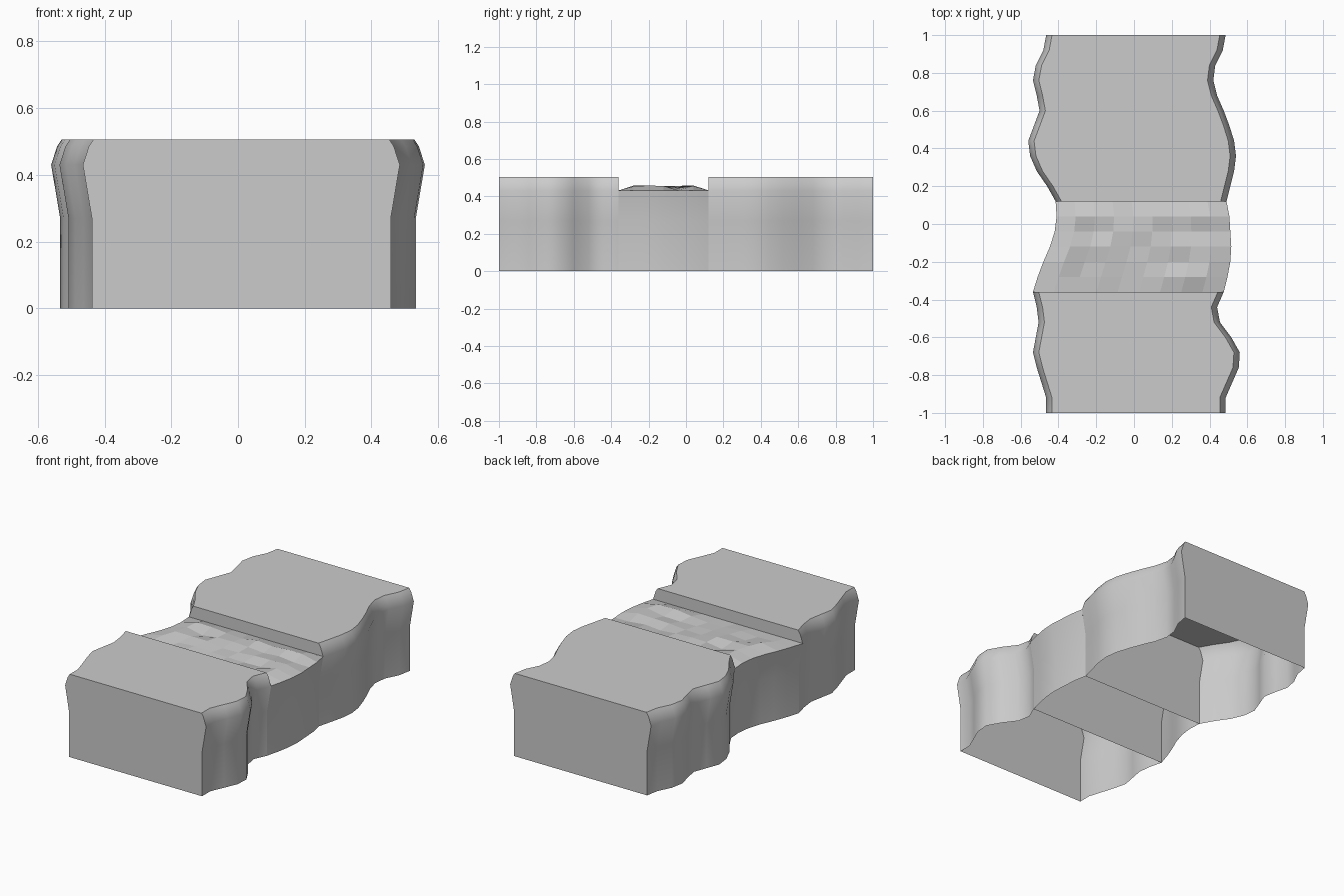
import bpy, bmesh, random, math

if "Cube" in bpy.data.objects:
    bpy.data.objects.remove(bpy.data.objects["Cube"])
random.seed(4)

# bank outlines in plan, sampled at equal steps along y (left x, right x)
FRONT_L = [-.465, -.465, -.49, -.515, -.535, -.52, -.505, -.515, -.535]
FRONT_R = [.485, .485, .52, .555, .56, .515, .455, .44, .475]
MID_L = [-.535, -.51, -.48, -.445, -.42, -.41, -.415]
MID_R = [.475, .495, .51, .515, .51, .505, .49]
BACK_L = [-.415, -.46, -.515, -.55, -.56, -.53, -.50, -.515, -.535, -.52, -.48, -.465]
BACK_R = [.49, .51, .53, .54, .53, .505, .475, .44, .42, .43, .47, .485]

# cliff side profile: (inset from outline, height)
BANK = [(.027, 0), (.027, .27), (0, .43), (.018, .485), (.031, .505)]
BED = [(.027, 0), (.027, .27), (.005, .40), (0, .432)]


def section(name, y0, y1, left, right, profile, columns=1, rough=0.0, caps=True):
    """Loft a cross-section along y: two cliff sides, a top, end walls, open bottom."""
    bm = bmesh.new()
    n = len(left)
    rings = []
    for i in range(n):
        y = y0 + (y1 - y0) * i / (n - 1)
        ring = [bm.verts.new((left[i] + d, y, z)) for d, z in profile]
        d, z = profile[-1]
        a, b = left[i] + d, right[i] - d
        for k in range(1, columns):
            bump = random.uniform(0, rough) if 0 < i < n - 1 else 0
            ring.append(bm.verts.new((a + (b - a) * k / columns, y, z + bump)))
        ring += [bm.verts.new((right[i] - d, y, z)) for d, z in reversed(profile)]
        rings.append(ring)
    s = len(profile) - 1
    for r0, r1 in zip(rings, rings[1:]):
        for k in range(len(r0) - 1):
            f = bm.faces.new((r0[k], r0[k + 1], r1[k + 1], r1[k]))
            f.smooth = k < s or k >= s + columns
    if caps:
        bm.faces.new(rings[0])
        bm.faces.new(rings[-1])
    bmesh.ops.recalc_face_normals(bm, faces=bm.faces)
    # make sure the top looks upward
    if sum(f.normal.z * f.calc_area() for f in bm.faces) < 0:
        bmesh.ops.reverse_faces(bm, faces=bm.faces)
    # keep end walls and top crisp
    for e in bm.edges:
        if len(e.link_faces) == 2 and e.calc_face_angle() > math.radians(40):
            e.smooth = False
    me = bpy.data.meshes.new(name)
    bm.to_mesh(me)
    bm.free()
    ob = bpy.data.objects.new(name, me)
    bpy.context.collection.objects.link(ob)
    return ob


# raised banks and the sunken rough stream bed between them
section("front_bank", -1, -.36, FRONT_L, FRONT_R, BANK)
section("stream_bed", -.36, .12, MID_L, MID_R, BED, columns=9, rough=.028, caps=False)
section("back_bank", .12, 1, BACK_L, BACK_R, BANK)
